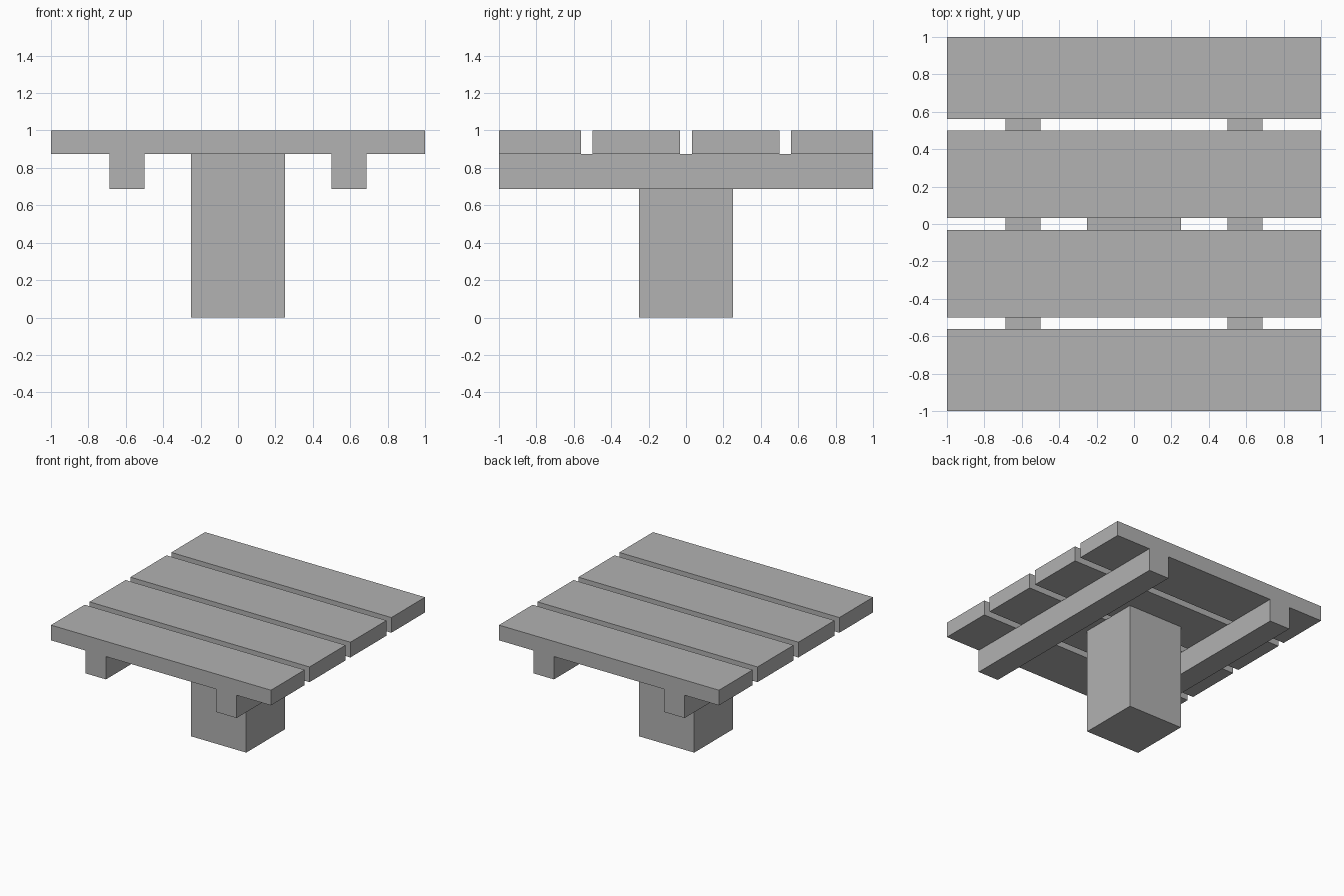
import bpy
import bmesh
from mathutils import Vector

cube = bpy.data.objects.get("Cube")
if cube:
    bpy.data.objects.remove(cube, do_unlink=True)

# Single flat grey
grey = bpy.data.materials.new("plain grey")
grey.use_nodes = True
colour = (0.445, 0.445, 0.445, 1)
grey.diffuse_color = colour
grey.node_tree.nodes["Principled BSDF"].inputs["Base Color"].default_value = colour


def box(name, low, high):
    """Axis-aligned box between two corners."""
    low, high = Vector(low), Vector(high)
    bm = bmesh.new()
    bmesh.ops.create_cube(bm, size=1)
    bmesh.ops.scale(bm, vec=high - low, verts=bm.verts)
    mesh = bpy.data.meshes.new(name)
    bm.to_mesh(mesh)
    bm.free()
    mesh.materials.append(grey)
    obj = bpy.data.objects.new(name, mesh)
    obj.location = (low + high) / 2
    bpy.context.collection.objects.link(obj)
    return obj


TOP, PLANK_BASE, BEAM_BASE = 1, 0.875, 0.6875

# Table top planks, mirrored front to back
for name, inner, outer in (("inner", 0.0313, 0.5), ("outer", 0.5625, 1)):
    box("back_" + name + "_plank", (-1, inner, PLANK_BASE), (1, outer, TOP))
    box("front_" + name + "_plank", (-1, -outer, PLANK_BASE), (1, -inner, TOP))

# Support beams running front to back
box("left_beam", (0.5, -1, BEAM_BASE), (0.6875, 1, PLANK_BASE))
box("right_beam", (-0.6875, -1, BEAM_BASE), (-0.5, 1, PLANK_BASE))

# Central post
box("centre_post", (-0.25, -0.25, 0), (0.25, 0.25, PLANK_BASE))
